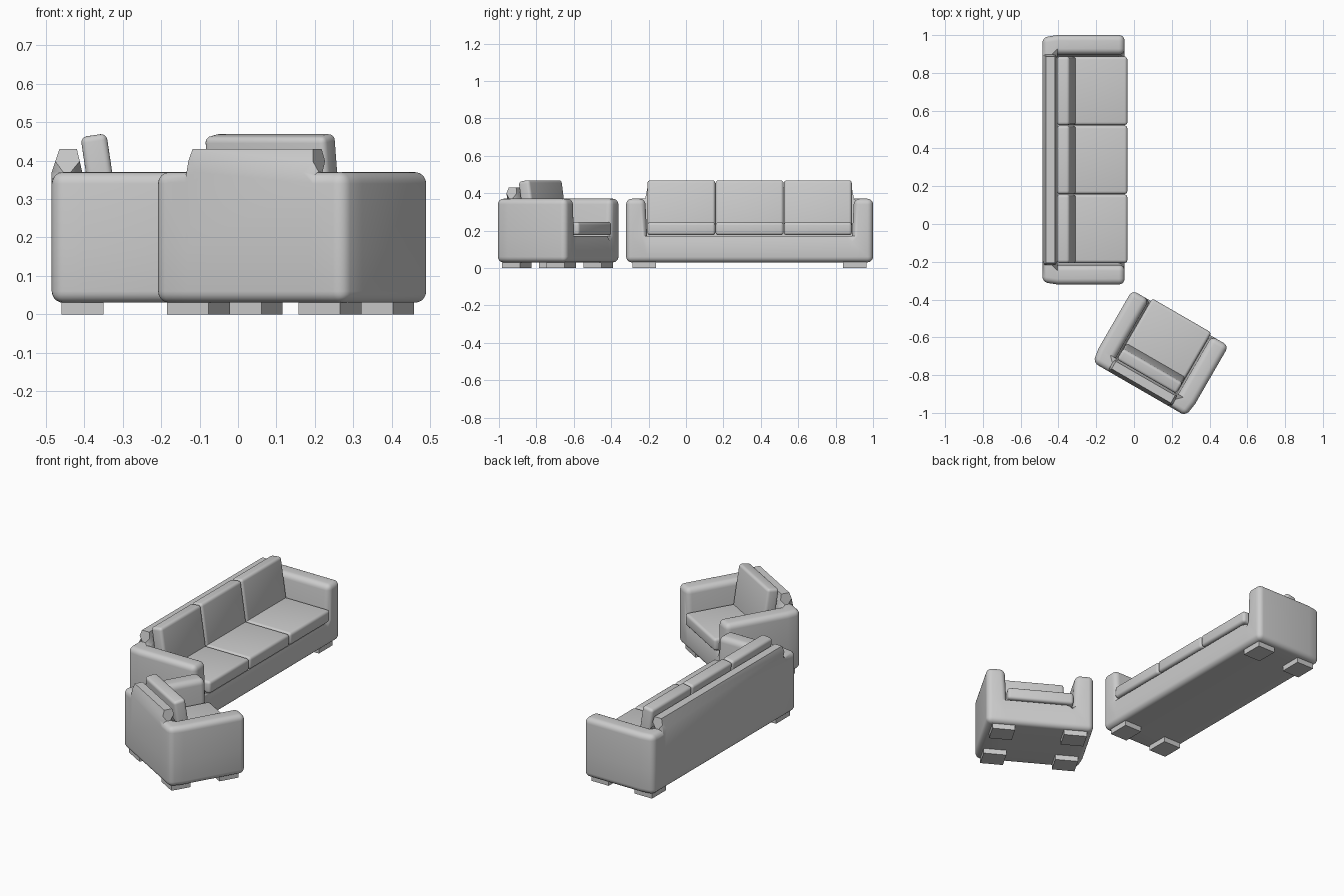
import bpy, bmesh
from math import radians
from mathutils import Matrix

if "Cube" in bpy.data.objects:
    bpy.data.objects.remove(bpy.data.objects["Cube"])


def finish(bm, name, place, angle=40):
    bm.transform(place)
    mesh = bpy.data.meshes.new(name)
    bm.to_mesh(mesh)
    bm.free()
    ob = bpy.data.objects.new(name, mesh)
    bpy.context.collection.objects.link(ob)
    bpy.ops.object.select_all(action='DESELECT')
    ob.select_set(True)
    bpy.context.view_layer.objects.active = ob
    bpy.ops.object.shade_smooth_by_angle(angle=radians(angle))
    return ob


def block(name, center, size, place, bevel=0.0, tilt=0.0):
    bm = bmesh.new()
    bmesh.ops.create_cube(bm, size=1, matrix=Matrix.Diagonal((*size, 1)))
    if bevel:
        bmesh.ops.bevel(bm, geom=bm.edges[:], offset=bevel, segments=4,
                        profile=0.5, affect='EDGES')
    local = Matrix.Translation(center) @ Matrix.Rotation(radians(tilt), 4, 'Y')
    return finish(bm, name, place @ local)


def body(name, width, place):
    # Base, arms and backrest as one shell around a small set of filled cells
    h, arm = width / 2, 0.112
    xs, ys, zs = [-.2175, -.138, .2175], [-h, -h + arm, h - arm, h], [.03, .17, .37, .43]

    def filled(i, j, k):
        if not (0 <= i < 2 and 0 <= j < 3 and 0 <= k < 3):
            return False
        return k == 0 or (k == 1 and (i == 0 or j != 1)) or (k == 2 and i == 0 and j == 1)

    bm, verts = bmesh.new(), {}

    def vert(i, j, k):
        if (i, j, k) not in verts:
            x, y, z = xs[i], ys[j], zs[k]
            s = 1 if y > 0 else -1
            if k == 3:                      # tapered top of the backrest
                x = -.1975 if i == 0 else -.152
                y -= s * .012
            if j in (1, 2) and k >= 2:      # arms lean in slightly
                y += s * .01
            if j in (0, 3) and i == 0:      # narrower rear corners
                y -= s * .012
            verts[i, j, k] = bm.verts.new((x, y, z))
        return verts[i, j, k]

    for i in range(2):
        for j in range(3):
            for k in range(3):
                if not filled(i, j, k):
                    continue
                for ax in range(3):
                    for d in (0, 1):
                        n = [i, j, k]
                        n[ax] += 1 if d else -1
                        if filled(*n):
                            continue
                        quad = []
                        for a, b in ((0, 0), (1, 0), (1, 1), (0, 1)):
                            c = [i, j, k]
                            c[ax] += d
                            c[(ax + 1) % 3] += a
                            c[(ax + 2) % 3] += b
                            quad.append(vert(*c))
                        bm.faces.new(quad)
    bmesh.ops.recalc_face_normals(bm, faces=bm.faces[:])
    # Round the outer edges, leaving the backrest top and seat ledge crisp
    soft = [e for e in bm.edges if e.is_convex and e.calc_face_angle() > .6
            and max(v.co.z for v in e.verts) < .371
            and not all(abs(v.co.z - .17) < .001 and v.co.x > .2 for v in e.verts
                        if abs(e.verts[0].co.z - e.verts[1].co.z) < .001)]
    soft += [e for e in bm.edges if e.is_convex and e not in soft
             and e.calc_face_angle() > .6
             and max(v.co.z for v in e.verts) < .371
             and abs(e.verts[0].co.z - e.verts[1].co.z) > .05]
    bmesh.ops.bevel(bm, geom=soft, offset=.03, segments=5, profile=0.5,
                    affect='EDGES', clamp_overlap=True)
    finish(bm, name, place)


def couch(name, seats, place):
    pitch = .365
    width = seats * pitch + .225
    body(name + "_body", width, place)
    # Seat and back cushions
    for n in range(seats):
        y = (n - (seats - 1) / 2) * pitch
        block(f"{name}_seat_cushion_{n + 1}", (.05, y, .21), (.365, pitch - .002, .07),
              place, .016)
        block(f"{name}_back_cushion_{n + 1}", (-.090, y, .34), (.068, pitch - .002, .255),
              place, .016, -8.5)
    # Feet
    for sx in (-1, 1):
        for sy in (-1, 1):
            block(f"{name}_foot", (sx * .1375, sy * (width / 2 - .0975), .018),
                  (.11, .125, .036), place)


couch("sofa", 3, Matrix.Translation((-.2675, .34, 0)))
couch("armchair", 1, Matrix.Translation((.137, -.686, 0)) @ Matrix.Rotation(radians(60), 4, 'Z'))
